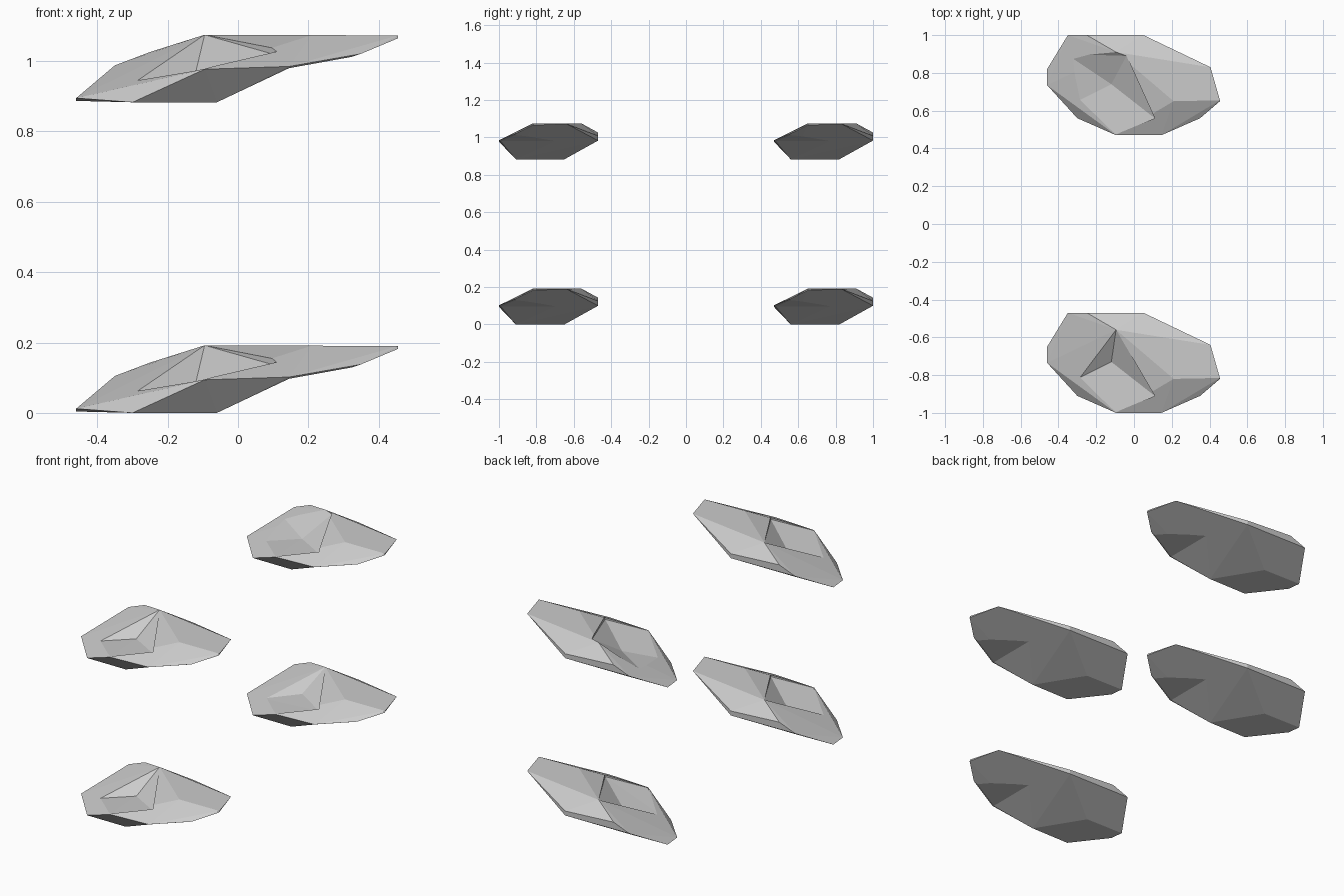
import bpy, bmesh

if "Cube" in bpy.data.objects:
    bpy.data.objects.remove(bpy.data.objects["Cube"])

def hull(name, pts):
    """Convex faceted solid around a few corner points."""
    bm = bmesh.new()
    for p in pts:
        bm.verts.new(p)
    bmesh.ops.convex_hull(bm, input=bm.verts[:])
    loose = [v for v in bm.verts if not v.link_faces]
    bmesh.ops.delete(bm, geom=loose, context='VERTS')
    bmesh.ops.recalc_face_normals(bm, faces=bm.faces[:])
    me = bpy.data.meshes.new(name)
    bm.to_mesh(me)
    bm.free()
    ob = bpy.data.objects.new(name, me)
    bpy.context.collection.objects.link(ob)
    return ob

def carve(ob, cutters):
    """Subtract the cutters, bake the result and remove them."""
    for c in cutters:
        c.hide_render = True
        m = ob.modifiers.new("carve", 'BOOLEAN')
        m.operation, m.object, m.solver = 'DIFFERENCE', c, 'EXACT'
    dg = bpy.context.evaluated_depsgraph_get()
    me = bpy.data.meshes.new_from_object(ob.evaluated_get(dg))
    ob.modifiers.clear()
    ob.data = me
    for c in cutters:
        bpy.data.objects.remove(c)

# corner points of one slanted rock (front lower one)
ROCK = [
    (-.30, -.91, 0), (-.06, -.91, 0), (-.22, -.65, 0), (-.46, -.65, .004),  # underside
    (-.46, -.735, .012), (-.095, -1.0, .094), (.145, -1.0, .102),           # front rim
    (.35, -.91, .138), (.455, -.82, .182), (.455, -.815, .19),              # right tip
    (.21, -.82, .191), (.11, -.91, .135),                                   # front brow
    (.405, -.64, .19), (.20, -.555, .16), (.05, -.47, .125), (.05, -.47, .10),
    (-.25, -.47, .143), (-.35, -.47, .105), (-.095, -.56, .192)]            # back and peak

# underside undercut: x-z profile swept along y
UNDERCUT = [(-.06, 0), (.145, .097), (.35, .134), (.35, -.1), (-.06, -.1)]

# chipped hollow in the upper side
CHIP = [(-.095, -.56, .192), (-.30, -.82, .06), (-.12, -.73, .087), (-.07, -.82, .102),
        (.11, -.91, .134), (-.095, -.995, .094)]
SMALL = [(x, y, z + (.012 if i in (2, 3) else 0)) for i, (x, y, z) in enumerate(CHIP)]

rocks = {
    "lower_front_rock": (0, 0, CHIP),
    "lower_back_rock": (1.47, 0, SMALL),
    "upper_front_rock": (0, .883, CHIP),
    "upper_back_rock": (1.47, .883, CHIP + [(-.36, -.57, .095), (-.04, -.58, .19)]),
}
for name, (dy, dz, chip) in rocks.items():
    rock = hull(name, ROCK)
    hollow = hull("hollow_cutter", chip + [(x, y, z + .3) for x, y, z in chip])
    under = hull("undercut_cutter", [(x, y, z) for x, z in UNDERCUT for y in (-1.2, -.3)])
    carve(rock, [hollow, under])
    rock.location = (0, dy, dz)
